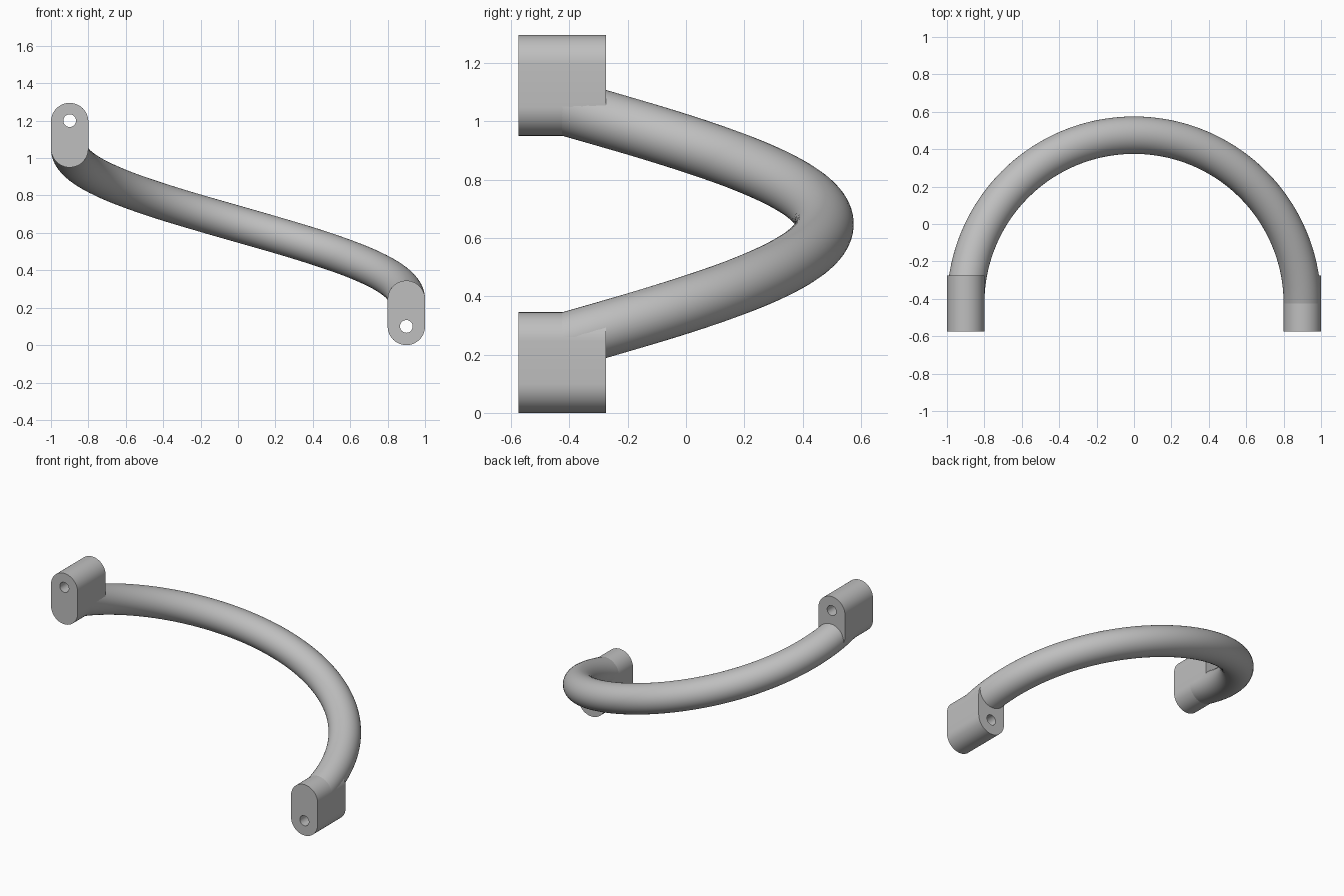
import bpy, bmesh
from math import sin, cos, pi
from mathutils import Vector

cube = bpy.data.objects.get("Cube")
if cube:
    bpy.data.objects.remove(cube, do_unlink=True)

R = 0.1              # tube and mount radius
SWEEP = 0.9          # radius of the arc
ARC_Y = -0.425       # arc centre
FRONT, BACK = -0.575, -0.275
LOW, HIGH = 0.245, 1.05   # tube heights at the two mounts

grey = bpy.data.materials.new("plain grey")
grey.use_nodes = True
colour = (0.52, 0.52, 0.52, 1)
grey.diffuse_color = colour
grey.node_tree.nodes["Principled BSDF"].inputs["Base Color"].default_value = colour


def loft(name, rings):
    """Skin a row of equal closed rings and cap both ends."""
    bm = bmesh.new()
    rows = [[bm.verts.new(p) for p in ring] for ring in rings]
    n = len(rows[0])
    for a, b in zip(rows, rows[1:]):
        for i in range(n):
            j = (i + 1) % n
            bm.faces.new((a[i], a[j], b[j], b[i]))
    bm.faces.new(rows[0])
    bm.faces.new(rows[-1])
    bmesh.ops.recalc_face_normals(bm, faces=bm.faces)
    mesh = bpy.data.meshes.new(name)
    bm.to_mesh(mesh)
    bm.free()
    obj = bpy.data.objects.new(name, mesh)
    mesh.materials.append(grey)
    bpy.context.collection.objects.link(obj)
    return obj


def smooth(obj):
    bpy.ops.object.select_all(action='DESELECT')
    obj.select_set(True)
    bpy.context.view_layer.objects.active = obj
    bpy.ops.object.shade_smooth_by_angle()


def slot_ring(x, y, low, high, r, steps=24):
    """Rounded slot outline standing in the xz plane."""
    top = [(x + r * cos(pi * i / steps), y, high + r * sin(pi * i / steps))
           for i in range(steps + 1)]
    bottom = [(x - r * cos(pi * i / steps), y, low - r * sin(pi * i / steps))
              for i in range(steps + 1)]
    return top + bottom


def circle_ring(x, y, z, r, n=32):
    return [(x + r * cos(2 * pi * i / n), y, z + r * sin(2 * pi * i / n)) for i in range(n)]


def mount(name, x, low, high, hole_z):
    """Slot-shaped block with a screw hole right through it."""
    block = loft(name, [slot_ring(x, y, low, high, R) for y in (FRONT, BACK)])
    cutter = loft(name + "_hole", [circle_ring(x, y, hole_z, 0.034)
                                   for y in (FRONT - 0.1, BACK + 0.1)])
    cutter.hide_render = True
    cut = block.modifiers.new("screw hole", 'BOOLEAN')
    cut.operation = 'DIFFERENCE'
    cut.solver = 'EXACT'
    cut.object = cutter
    bpy.context.view_layer.objects.active = block
    bpy.ops.object.modifier_apply(modifier=cut.name)
    bpy.data.objects.remove(cutter, do_unlink=True)
    smooth(block)


# Mounting blocks: low on the left, high on the right
mount("left_mount", SWEEP, 0.1, LOW, 0.1)
mount("right_mount", -SWEEP, HIGH, 1.195, 1.2)

# Rising half-turn tube with upright round sections
STEPS, SIDES = 72, 40
rings = []
for s in range(STEPS + 1):
    t = pi * s / STEPS
    out = Vector((cos(t), sin(t), 0))
    centre = Vector((0, ARC_Y, LOW + (HIGH - LOW) * s / STEPS)) + out * SWEEP
    rings.append([centre + out * (R * cos(a)) + Vector((0, 0, R * sin(a)))
                  for a in (2 * pi * k / SIDES for k in range(SIDES))])
smooth(loft("curved_handle", rings))
